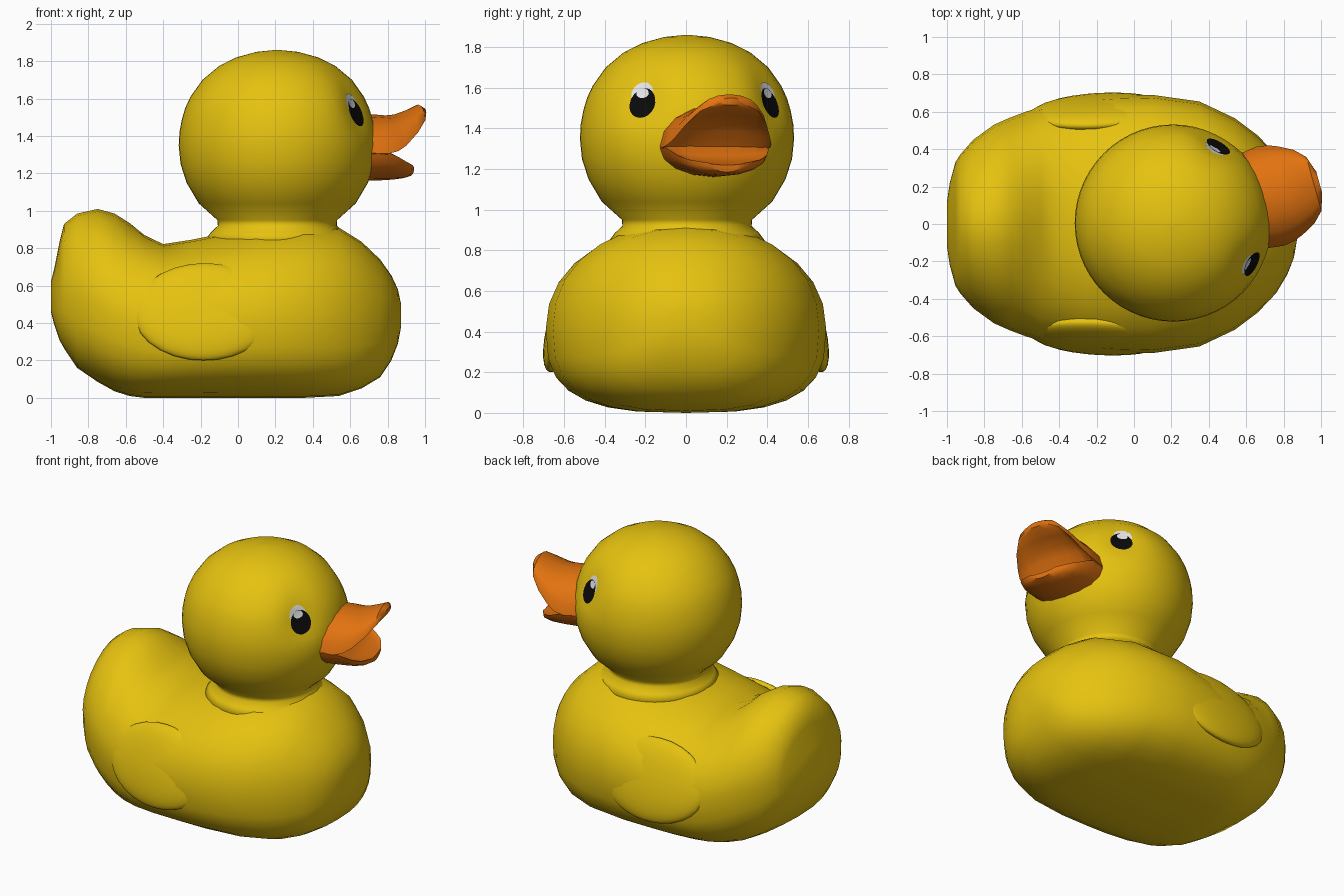
import bpy, bmesh, math
from math import sin, cos, pi, radians
from mathutils import Vector

if "Cube" in bpy.data.objects:
    bpy.data.objects.remove(bpy.data.objects["Cube"])


def material(name, rgb):
    m = bpy.data.materials.new(name)
    m.diffuse_color = (*rgb, 1)
    m.use_nodes = True
    m.node_tree.nodes["Principled BSDF"].inputs["Base Color"].default_value = m.diffuse_color
    return m


YELLOW = material("yellow", (0.79, 0.54, 0.005))
ORANGE = material("orange", (0.76, 0.17, 0.005))
BLACK = material("black", (0.003, 0.003, 0.003))
WHITE = material("white", (0.85, 0.85, 0.85))

HEAD_X, HEAD_Y, HEAD_TURN = 0.21, 0.005, radians(15.5)
EYE_ANGLES = [HEAD_TURN + radians(44), HEAD_TURN - radians(43)]


def finish(name, bm, mat, angle=180, recalc=True):
    if recalc:
        bmesh.ops.recalc_face_normals(bm, faces=bm.faces)
    me = bpy.data.meshes.new(name)
    bm.to_mesh(me)
    bm.free()
    ob = bpy.data.objects.new(name, me)
    bpy.context.collection.objects.link(ob)
    me.materials.append(mat)
    bpy.ops.object.select_all(action='DESELECT')
    ob.select_set(True)
    bpy.context.view_layer.objects.active = ob
    bpy.ops.object.shade_smooth_by_angle(angle=radians(angle))
    return ob


def loft(name, rings, mat, angle=180):
    """Skin a list of equal-length rings of points and cap both ends."""
    bm = bmesh.new()
    vs = [[bm.verts.new(p) for p in r] for r in rings]
    n = len(vs[0])
    for a, b in zip(vs, vs[1:]):
        for i in range(n):
            j = (i + 1) % n
            bm.faces.new((a[i], a[j], b[j], b[i]))
    bm.faces.new(vs[0])
    bm.faces.new(vs[-1])
    return finish(name, bm, mat, angle)


def power(v, n):
    return math.copysign(abs(v) ** (2 / n), v)


# Body with upswept tail: cross-sections along x (x, bottom, top, half width)
body = [(-1.0, .46, .62, .12), (-.985, .40, .68, .22), (-.955, .31, .83, .33),
        (-.93, .265, .93, .37), (-.86, .16, .985, .45), (-.75, .085, 1.01, .53),
        (-.66, .035, .985, .57), (-.58, .01, .935, .60), (-.50, 0, .87, .625),
        (-.40, 0, .822, .65), (-.25, 0, .845, .675), (-.1, 0, .875, .685),
        (.1, 0, .915, .69), (.35, 0, .935, .655), (.54, .01, .91, .565),
        (.66, .05, .835, .475), (.76, .11, .74, .37), (.82, .20, .655, .27),
        (.855, .29, .58, .18), (.872, .38, .50, .08)]
rings = []
for x, zb, zt, w in body:
    zm = zb + .45 * (zt - zb)
    upper = 1.8 if x < -.55 else 2.15       # the tail is more pointed on top
    ring = []
    for k in range(28):
        a = 2 * pi * k / 28
        n, h = (upper, zt - zm) if sin(a) > 0 else (2.9, zm - zb)
        ring.append((x, w * power(cos(a), n), zm + h * power(sin(a), n)))
    rings.append(ring)
loft("body", rings, YELLOW)

# Wings: long flattened pads almost flush with the sides of the body
for side, label in ((1, "left"), (-1, "right")):
    bm = bmesh.new()
    bmesh.ops.create_uvsphere(bm, u_segments=24, v_segments=14, radius=1)
    wing = finish("wing_" + label, bm, YELLOW)
    wing.scale = (.38, .075, .27)
    wing.location = (-.18, side * .598, .46)
    wing.rotation_euler = (side * radians(16), 0, side * radians(3))

# Head and neck: turned profile (radius, height) with a shallow dent at each eye
profile = [(.33, .80), (.385, .845), (.355, .885), (.318, .92), (.32, .95),
           (.42, 1.04), (.485, 1.15), (.517, 1.25), (.527, 1.35), (.523, 1.42),
           (.510, 1.49), (.492, 1.55), (.464, 1.61), (.40, 1.70), (.31, 1.775),
           (.22, 1.82), (.11, 1.85), (.01, 1.86)]


def head_point(az, z, lift=0.0):
    for (r0, z0), (r1, z1) in zip(profile, profile[1:]):
        if z <= z1 + 1e-6:
            r = r0 + (r1 - r0) * (z - z0) / (z1 - z0)
            break
    for e in EYE_ANGLES:
        d = (az - e + pi) % (2 * pi) - pi
        r -= .04 * math.exp(-((d * .48) ** 2 + (z - 1.54) ** 2) / .014)
    r += lift
    return (HEAD_X + r * cos(az), HEAD_Y + r * sin(az), z)


loft("head", [[head_point(2 * pi * k / 56, z) for k in range(56)]
              for _, z in profile], YELLOW)


# Open beak: sections along the facing direction
# (forward, half width, edge height, middle of upper face, middle of lower face)
def bill(name, stations):
    rings = []
    for f, w, edge, top, under in stations:
        ring = []
        for k in range(16):
            a = 2 * pi * k / 16
            s = w * cos(a)
            z = edge + ((top if sin(a) > 0 else under) - edge) * abs(sin(a))
            ring.append((HEAD_X + f * cos(HEAD_TURN) - s * sin(HEAD_TURN),
                         HEAD_Y + f * sin(HEAD_TURN) + s * cos(HEAD_TURN), z))
        rings.append(ring)
    loft(name, rings, ORANGE, 50)


bill("upper_bill", [(.42, .26, 1.31, 1.51, 1.28), (.54, .275, 1.305, 1.515, 1.28),
                    (.60, .265, 1.32, 1.51, 1.39), (.65, .245, 1.35, 1.515, 1.44),
                    (.725, .205, 1.42, 1.542, 1.47), (.78, .15, 1.485, 1.568, 1.495),
                    (.81, .06, 1.525, 1.55, 1.515)])
bill("lower_bill", [(.42, .26, 1.30, 1.34, 1.16), (.54, .27, 1.31, 1.33, 1.162),
                    (.60, .25, 1.29, 1.265, 1.164), (.65, .225, 1.265, 1.24, 1.168),
                    (.70, .18, 1.245, 1.23, 1.175), (.735, .09, 1.23, 1.22, 1.185)])


# Eyes: thin ovals wrapped on to the head
def eye_patch(name, az, zc, w, h, lift, mat):
    bm = bmesh.new()
    rows = []
    for t in (1, .66, .33):
        row = []
        for k in range(20):
            a = 2 * pi * k / 20
            row.append(bm.verts.new(head_point(az + w * t * cos(a) / .46,
                                               zc + h * t * sin(a), lift)))
        rows.append(row)
    for a, b in zip(rows, rows[1:]):
        for i in range(20):
            j = (i + 1) % 20
            bm.faces.new((a[i], a[j], b[j], b[i]))
    centre = bm.faces.new(rows[-1])
    centre.normal_update()
    if centre.normal.dot(Vector((cos(az), sin(az), 0))) < 0:
        bmesh.ops.reverse_faces(bm, faces=bm.faces)
    finish(name, bm, mat, recalc=False)


for az, side, label in ((EYE_ANGLES[0], 1, "left"), (EYE_ANGLES[1], -1, "right")):
    eye_patch("eye_white_" + label, az + side * .025, 1.573, .06, .054, .004, WHITE)
    eye_patch("eye_pupil_" + label, az, 1.525, .068, .073, .007, BLACK)
    eye_patch("eye_glint_" + label, az + side * .02, 1.573, .034, .024, .0095, WHITE)
